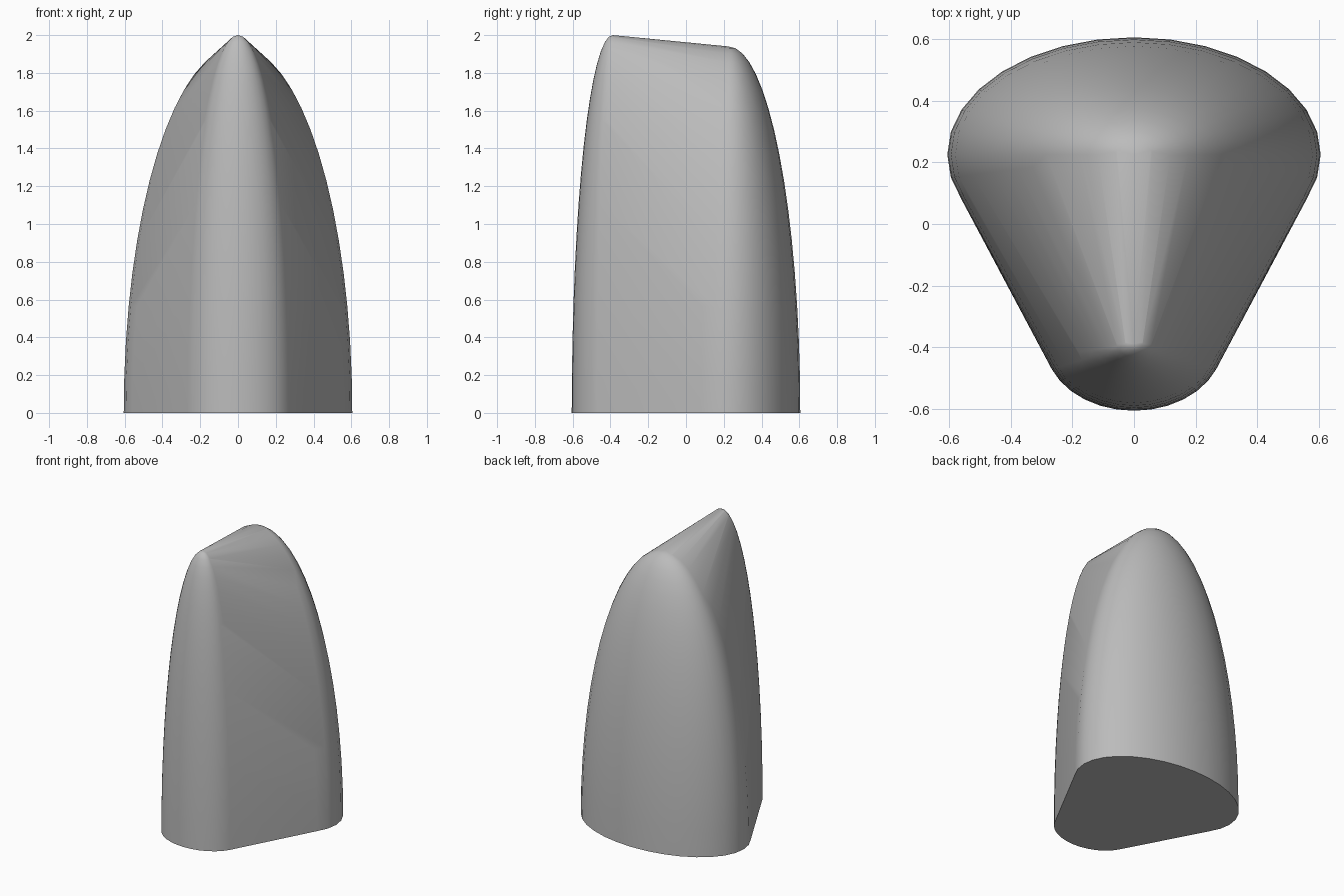
import bpy
import bmesh
from math import sin, cos, pi

cube = bpy.data.objects.get("Cube")
if cube:
    bpy.data.objects.remove(cube, do_unlink=True)

grey = bpy.data.materials.new("plain grey")
grey.use_nodes = True
grey.diffuse_color = (0.5, 0.5, 0.5, 1)
grey.node_tree.nodes["Principled BSDF"].inputs["Base Color"].default_value = (0.5, 0.5, 0.5, 1)

SIDES, RINGS = 32, 16


def add_dome(bm, y, rx, ry, height):
    """Points of a half ellipsoid standing on the ground."""
    for j in range(RINGS):
        a = j / RINGS * pi / 2
        for i in range(SIDES):
            t = 2 * pi * i / SIDES
            bm.verts.new((rx * cos(a) * cos(t), y + ry * cos(a) * sin(t), height * sin(a)))
    bm.verts.new((0, y, height))


# Wide rear dome and narrow front dome, wrapped in one convex skin
bm = bmesh.new()
add_dome(bm, 0.225, 0.605, 0.38, 1.94)
add_dome(bm, -0.388, 0.288, 0.217, 2.0)
hull = bmesh.ops.convex_hull(bm, input=bm.verts)
inside = {g for g in hull["geom_interior"] + hull["geom_unused"] if isinstance(g, bmesh.types.BMVert)}
bmesh.ops.delete(bm, geom=list(inside), context="VERTS")

# Merge the flat underside into one face
bottom = [f for f in bm.faces if all(v.co.z < 0.001 for v in f.verts)]
bmesh.ops.dissolve_faces(bm, faces=bottom)
bmesh.ops.recalc_face_normals(bm, faces=bm.faces)

mesh = bpy.data.meshes.new("domed_body")
bm.to_mesh(mesh)
bm.free()
mesh.materials.append(grey)
body = bpy.data.objects.new("domed_body", mesh)
bpy.context.collection.objects.link(body)

# Smooth sides with a crisp base edge
bpy.ops.object.select_all(action="DESELECT")
body.select_set(True)
bpy.context.view_layer.objects.active = body
bpy.ops.object.shade_smooth_by_angle(angle=pi / 6)
